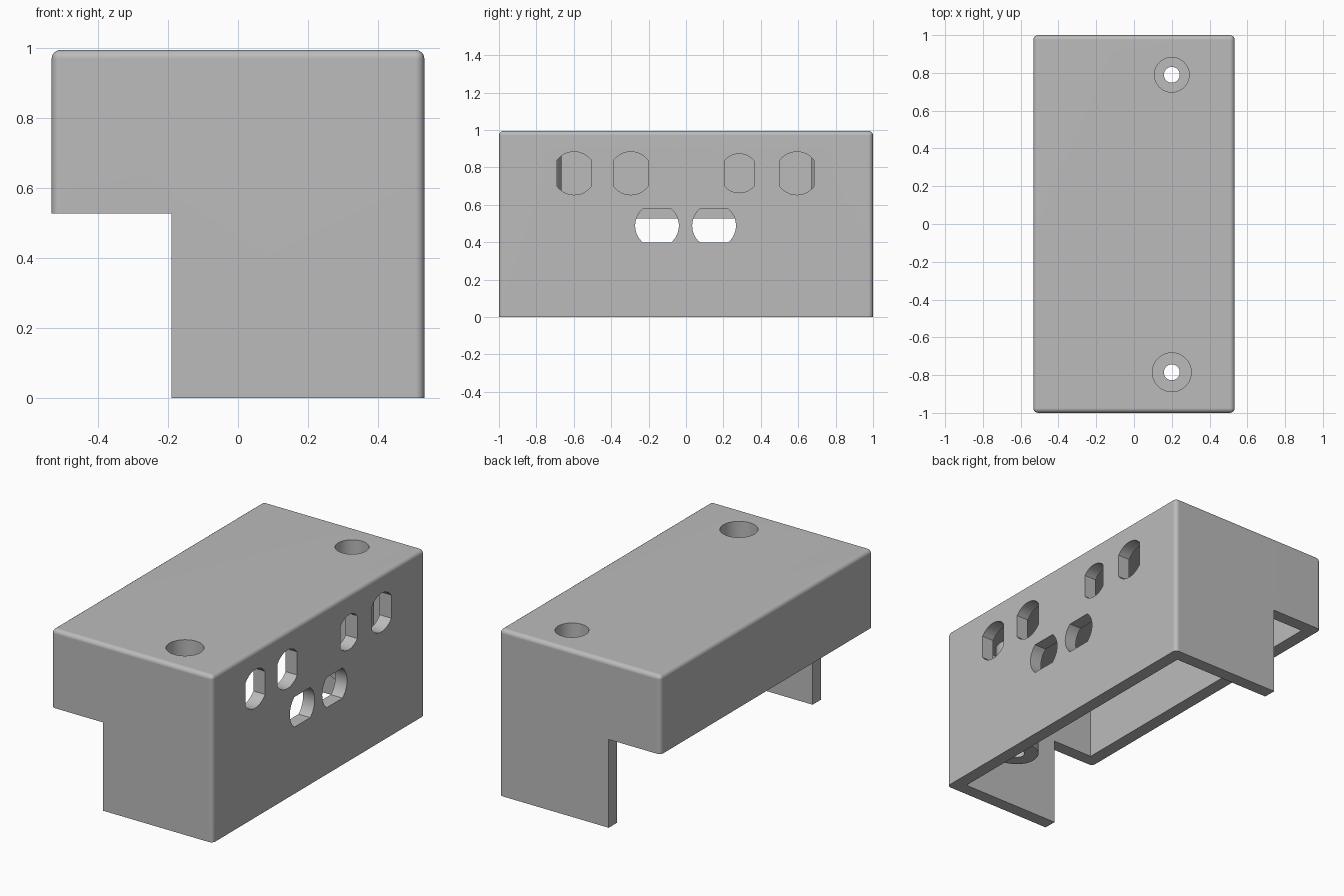
import bpy, bmesh, math
from mathutils import Vector

if "Cube" in bpy.data.objects:
    bpy.data.objects.remove(bpy.data.objects["Cube"])

HALF_X, HALF_Y, HEIGHT, WALL = 0.533, 1.0, 0.995, 0.077

grey = bpy.data.materials.new("plain_grey")
grey.use_nodes = True
grey.diffuse_color = (0.5, 0.5, 0.5, 1)
grey.node_tree.nodes["Principled BSDF"].inputs["Base Color"].default_value = (0.5, 0.5, 0.5, 1)


def to_object(bm, name):
    bmesh.ops.recalc_face_normals(bm, faces=bm.faces)
    mesh = bpy.data.meshes.new(name)
    bm.to_mesh(mesh)
    bm.free()
    mesh.materials.append(grey)
    obj = bpy.data.objects.new(name, mesh)
    bpy.context.collection.objects.link(obj)
    return obj


def box(name, low, high, rounding=0):
    bm = bmesh.new()
    low, high = Vector(low), Vector(high)
    bmesh.ops.create_cube(bm, size=1)
    for v in bm.verts:
        v.co = (low + high) / 2 + v.co * (high - low)
    if rounding:
        # round every edge except those around the open bottom
        edges = [e for e in bm.edges if max(v.co.z for v in e.verts) > low.z + 0.01]
        bmesh.ops.bevel(bm, geom=edges, offset=rounding, segments=4,
                        profile=0.5, affect='EDGES')
    return to_object(bm, name)


def prism(name, points, direction):
    bm = bmesh.new()
    face = bm.faces.new([bm.verts.new(p) for p in points])
    new = bmesh.ops.extrude_face_region(bm, geom=[face])["geom"]
    bmesh.ops.translate(bm, vec=direction,
                        verts=[g for g in new if isinstance(g, bmesh.types.BMVert)])
    return to_object(bm, name)


def cylinder(name, x, y, radius, low, high):
    turns = [2 * math.pi * i / 48 for i in range(48)]
    ring = [(x + radius * math.cos(a), y + radius * math.sin(a), low) for a in turns]
    return prism(name, ring, (0, 0, high - low))


def flat_sided_hole(name, y, z, radius, half_width, sideways):
    # circle with two opposite sides cut straight
    start = math.acos(half_width / radius)
    arc = [start + (math.pi - 2 * start) * i / 12 for i in range(13)]
    ring = []
    for a in arc + [a + math.pi for a in arc]:
        u, v = radius * math.cos(a), radius * math.sin(a)
        ring.append((0.4, y + v, z + u) if sideways else (0.4, y + u, z + v))
    return prism(name, ring, (0.3, 0, 0))


def combine(target, tool, operation):
    tool.hide_render = True
    mod = target.modifiers.new(tool.name, 'BOOLEAN')
    mod.operation, mod.solver, mod.object = operation, 'EXACT', tool
    bpy.context.view_layer.objects.active = target
    bpy.ops.object.modifier_apply(modifier=mod.name)
    bpy.data.objects.remove(tool)


# Hollow cover, open underneath
cover = box("stepped_cover", (-HALF_X, -HALF_Y, 0), (HALF_X, HALF_Y, HEIGHT), 0.025)
combine(cover, box("cavity", (WALL - HALF_X, WALL - HALF_Y, -1),
                   (HALF_X - WALL, HALF_Y - WALL, HEIGHT - WALL)), 'DIFFERENCE')

# Step cut away below the overhang
combine(cover, box("step", (-1, -2, -1), (-0.19, 2, 0.527)), 'DIFFERENCE')

# Screw posts with deep head recesses and through holes
for y, recess in ((-0.785, 0.103), (0.79, 0.092)):
    combine(cover, cylinder("post", 0.2, y, 0.12, 0.24, HEIGHT - 0.03), 'UNION')
    combine(cover, cylinder("recess", 0.2, y, recess, 0.32, 1.2), 'DIFFERENCE')
    combine(cover, cylinder("screw_hole", 0.2, y, 0.042, 0, 0.5), 'DIFFERENCE')

# Socket openings: upper row upright, lower row sideways
for y, z, radius, half_width, sideways in (
        (-0.598, 0.768, 0.115, 0.092, False),
        (-0.295, 0.768, 0.115, 0.092, False),
        (0.285, 0.768, 0.104, 0.079, False),
        (0.593, 0.768, 0.115, 0.092, False),
        (-0.155, 0.488, 0.117, 0.09, True),
        (0.15, 0.488, 0.117, 0.09, True)):
    combine(cover, flat_sided_hole("opening", y, z, radius, half_width, sideways), 'DIFFERENCE')

# Smooth rounded edges while large faces stay flat
bpy.ops.object.select_all(action='DESELECT')
cover.select_set(True)
bpy.context.view_layer.objects.active = cover
bpy.ops.object.shade_smooth_by_angle(angle=math.radians(30))
normals = cover.modifiers.new("flat_face_normals", 'WEIGHTED_NORMAL')
normals.keep_sharp = True
